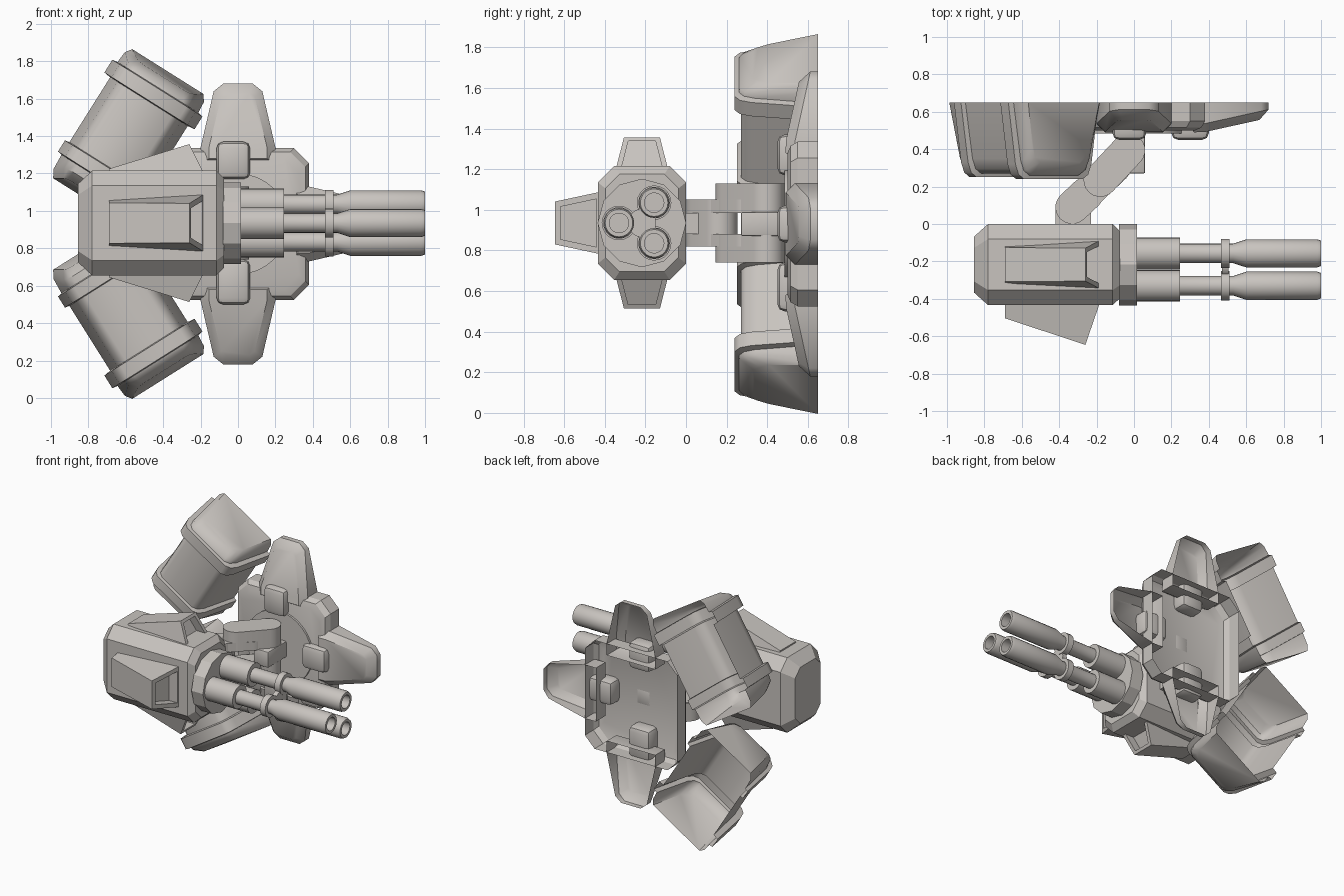
import bpy, bmesh, math
from mathutils import Vector

cube = bpy.data.objects.get("Cube")
if cube:
    bpy.data.objects.remove(cube)

metal = bpy.data.materials.new("warm grey metal")
metal.use_nodes = True
grey = (0.58, 0.55, 0.52, 1)
metal.diffuse_color = grey
metal.node_tree.nodes["Principled BSDF"].inputs["Base Color"].default_value = grey

MID = 0.93          # height of the symmetry plane
GUN_Y = -0.217      # depth of the gun axis


def finish(name, bm, angle=25):
    bmesh.ops.recalc_face_normals(bm, faces=bm.faces[:])
    mesh = bpy.data.meshes.new(name)
    bm.to_mesh(mesh)
    bm.free()
    mesh.materials.append(metal)
    obj = bpy.data.objects.new(name, mesh)
    bpy.context.collection.objects.link(obj)
    bpy.ops.object.select_all(action='DESELECT')
    obj.select_set(True)
    bpy.context.view_layer.objects.active = obj
    bpy.ops.object.shade_smooth_by_angle(angle=math.radians(angle))
    return obj


def loft(name, rings, cap_first=True, cap_last=True, closed=True, angle=25):
    """Skin a list of equal-length point rings."""
    bm = bmesh.new()
    rows = [[bm.verts.new(p) for p in ring] for ring in rings]
    n = len(rows[0])
    for a, b in zip(rows, rows[1:]):
        for i in range(n if closed else n - 1):
            j = (i + 1) % n
            bm.faces.new((a[i], a[j], b[j], b[i]))
    if cap_first:
        bm.faces.new(rows[0])
    if cap_last:
        bm.faces.new(rows[-1])
    return finish(name, bm, angle)


def lathe_x(name, profile, y, z, sides=20, angle=35):
    """Turn an (x, radius) profile around an axis along x."""
    turn = [2 * math.pi * i / sides for i in range(sides)]
    rings = [[(x, y + r * math.cos(t), z + r * math.sin(t)) for t in turn]
             for x, r in profile]
    return loft(name, rings, angle=angle)


def octagon(w, h, c):
    """Rectangle of half sizes w, h with its corners cut by c."""
    return [(w, h - c), (w - c, h), (c - w, h), (-w, h - c),
            (-w, c - h), (c - w, -h), (w - c, -h), (w, c - h)]


def box(name, low, high, bevel):
    bm = bmesh.new()
    bmesh.ops.create_cube(bm, size=1)
    for v in bm.verts:
        v.co = [l + (h - l) * (c + 0.5) for l, h, c in zip(low, high, v.co)]
    if bevel:
        bmesh.ops.bevel(bm, geom=bm.edges[:], offset=bevel, segments=2,
                        profile=0.5, affect='EDGES')
    return finish(name, bm, 35)


def capsule(name, start, end, r, z0, z1):
    """Rounded bar seen from above, between two heights."""
    a, b = Vector(start), Vector(end)
    base = math.atan2(*(b - a).yx) + math.pi / 2
    outline = []
    for centre, offset in ((a, 0), (b, math.pi)):
        for i in range(11):
            t = base + offset + math.pi * i / 10
            outline.append((centre.x + r * math.cos(t), centre.y + r * math.sin(t)))
    return loft(name, [[(x, y, z) for x, y in outline] for z in (z0, z1)])


# Gun housing: cut-corner box along x
rings = []
for x, w, h, c in ((-0.855, 0.15, 0.21, 0.06), (-0.78, 0.217, 0.28, 0.08),
                   (-0.115, 0.217, 0.28, 0.08), (-0.075, 0.18, 0.24, 0.07)):
    rings.append([(x, GUN_Y + y, 0.935 + z) for y, z in octagon(w, h, c)])
loft("gun_housing", rings)


# Three hollow scoops on the housing
def scoop(name, place, half, low, high):
    back = [(-0.69, -half * 0.8, -0.02), (-0.69, -half * 0.7, low),
            (-0.69, half * 0.7, low), (-0.69, half * 0.8, -0.02)]
    mouth = [(-0.18, -half, -0.02), (-0.26, -half * 0.68, high),
             (-0.26, half * 0.68, high), (-0.18, half, -0.02)]
    centre = sum((Vector(p) for p in mouth), Vector()) / 4
    lip = [centre + (Vector(p) - centre) * 0.76 for p in mouth]
    pit = [p + Vector((-0.07, 0, 0)) for p in lip]
    loft(name, [[place(*p) for p in r] for r in (back, mouth, lip, pit)])


scoop("front_scoop", lambda x, s, h: (x, -0.434 - h, 0.935 + s), 0.155, 0.07, 0.212)
scoop("top_scoop", lambda x, s, h: (x, GUN_Y + s, 1.215 + h), 0.13, 0.01, 0.142)
scoop("bottom_scoop", lambda x, s, h: (x, GUN_Y + s, 0.655 - h), 0.13, 0.01, 0.142)

# Barrel collar and three barrels with a clamp
lathe_x("barrel_collar", ((-0.08, 0.218), (0.015, 0.218)), GUN_Y, 0.935, 12, 20)
lathe_x("clamp_hub", ((0.47, 0.07), (0.505, 0.07)), GUN_Y, 0.935)
barrel = ((0, 0.085), (0.245, 0.085), (0.245, 0.052), (0.53, 0.052),
          (0.6, 0.075), (0.98, 0.075), (1.0, 0.068), (1.0, 0.048), (0.88, 0.048))
for i, (y, z) in enumerate(((-0.157, 1.035), (-0.33, 0.935), (-0.157, 0.835))):
    lathe_x(f"barrel_{i + 1}", barrel, y, z)
    lathe_x(f"barrel_clamp_{i + 1}", ((0.465, 0.078), (0.51, 0.078)), y, z)

# Folding arm between gun and wall plate
box("gun_lug", (-0.42, -0.02, 0.88), (-0.23, 0.1, 0.985), 0)
capsule("arm_knuckle", (-0.33, 0.09), (-0.25, 0.165), 0.09, 0.82, 1.05)
capsule("arm_joint_upper", (-0.33, 0.09), (-0.1, 0.306), 0.085, 0.985, 1.05)
capsule("arm_joint_lower", (-0.33, 0.09), (-0.1, 0.306), 0.085, 0.82, 0.88)
capsule("fork_upper", (-0.18, 0.235), (-0.03, 0.395), 0.09, 0.99, 1.13)
capsule("fork_lower", (-0.18, 0.235), (-0.03, 0.395), 0.09, 0.74, 0.875)
box("plate_lug", (-0.06, 0.27, 0.87), (0.06, 0.5, 0.99), 0.01)

# Wall plate: open-backed tray with a round boss
tray = []
for y, inset in ((0.65, 0), (0.55, 0), (0.515, 0.02), (0.5, 0.055)):
    tray.append([(x, y, MID + z)
                 for x, z in octagon(0.38 - inset, 0.405 - inset, 0.08)])
loft("wall_plate", tray, cap_first=False)
boss = [2 * math.pi * i / 32 for i in range(32)]
loft("plate_boss", [[(0.27 * math.cos(t), y, MID + 0.27 * math.sin(t)) for t in boss]
                    for y in (0.5, 0.485)], cap_first=False)


# Three tapered wings with hinge clips
half_rim = [(0.2, 0.32), (0.2, 0.41), (0.13, 0.71), (0.08, 0.75)]
half_face = [(0.155, 0.35), (0.155, 0.41), (0.09, 0.68), (0.06, 0.7)]


def wing(name, place):
    def ring(half, depth):
        pts = half + [(-s, r) for s, r in reversed(half)]
        return [place(s, r, 0.65 if depth is None else
                      depth + 0.22 * max(0, r - 0.4)) for s, r in pts]
    loft(name, [ring(half_rim, None), ring(half_rim, 0.535), ring(half_face, 0.49)],
         cap_first=False, angle=40)


wing("top_wing", lambda s, r, y: (s, y, MID + r))
wing("bottom_wing", lambda s, r, y: (s, y, MID - r))
wing("left_wing", lambda s, r, y: (r - 0.03, y, MID + s))
box("top_clip", (-0.115, 0.45, 1.17), (0.065, 0.6, 1.37), 0.035)
box("bottom_clip", (-0.115, 0.45, 0.5), (0.065, 0.6, 0.74), 0.035)
box("left_clip", (0.2, 0.45, 0.84), (0.4, 0.6, 1.02), 0.035)


# Two slanted open-backed pods with raised straps
# each section: distance along pod, half width, front depth
pod_sections = ((0, 0.225, 0.33), (0.035, 0.25, 0.265), (0.1, 0.255, 0.26),
                (0.105, 0.285, 0.24), (0.185, 0.285, 0.24), (0.19, 0.245, 0.27),
                (0.6, 0.245, 0.27), (0.605, 0.27, 0.25), (0.675, 0.27, 0.25),
                (0.68, 0.245, 0.27), (0.77, 0.24, 0.275), (0.81, 0.215, 0.33))


def pod(name, sign):
    rings = []
    last = len(pod_sections) - 1
    for i, (a, h, front) in enumerate(pod_sections):
        side = [(h, 0.65), (h - 0.045, front + 0.08),
                (h - 0.065, front + 0.025), (h - 0.1, front)]
        lean = 0.12 if i < 2 else -0.12 if i > last - 2 else 0
        ring = []
        for w, y in side + [(-w, y) for w, y in reversed(side)]:
            d = a + lean * (0.65 - y)
            x = -0.375 - 0.532 * d + 0.846 * w
            z = 1.745 - 0.846 * d - 0.532 * w
            ring.append((x, y, MID + sign * (z - MID)))
        rings.append(ring)
    loft(name, rings, closed=False, angle=40)


pod("upper_pod", 1)
pod("lower_pod", -1)
